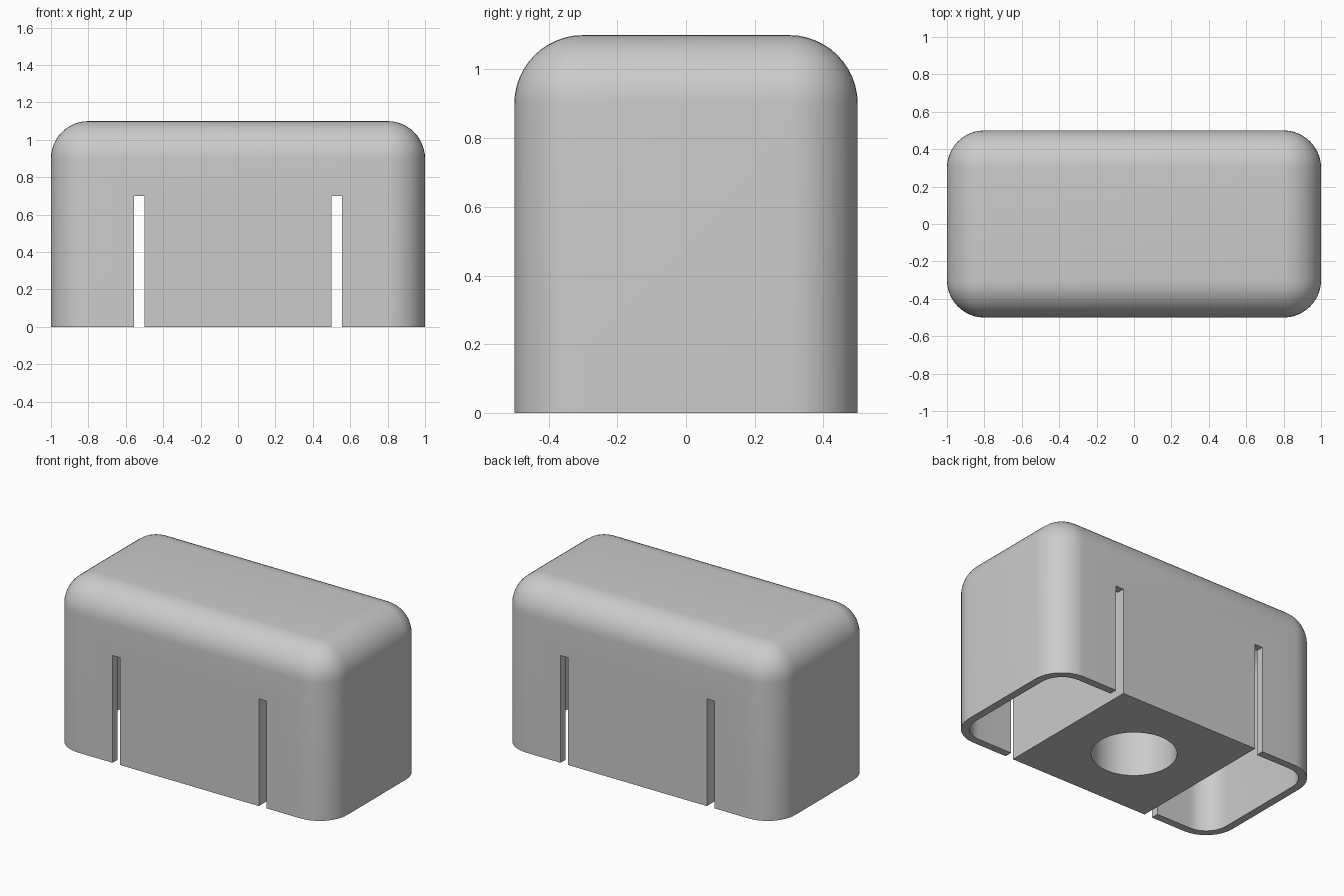
import bpy, bmesh, math
from mathutils import Vector

if "Cube" in bpy.data.objects:
    bpy.data.objects.remove(bpy.data.objects["Cube"])

WIDTH, DEPTH, HEIGHT, ROUND, WALL = 2.0, 1.0, 1.1, 0.2, 0.05
BLOCK_HALF = 0.5      # half width of the solid centre
SLOT, SLOT_TOP = 0.055, 0.7

grey = bpy.data.materials.new("plain grey")
grey.use_nodes = True
colour = (0.6, 0.6, 0.6, 1)
grey.diffuse_color = colour
grey.node_tree.nodes["Principled BSDF"].inputs["Base Color"].default_value = colour


def box(bm, low, high):
    low, high = Vector(low), Vector(high)
    made = bmesh.ops.create_cube(bm, size=1)
    for v in made["verts"]:
        v.co = (low + high) / 2 + v.co * (high - low)


def rounded_box(bm, low, high, radius):
    """Box rounded on all edges except those around its base."""
    box(bm, low, high)
    edges = [e for e in bm.edges if any(v.co.z > low[2] + 0.01 for v in e.verts)]
    bmesh.ops.bevel(bm, geom=edges, offset=radius, segments=12, profile=0.5,
                    affect='EDGES', clamp_overlap=False)


def finish(bm, name):
    bmesh.ops.recalc_face_normals(bm, faces=bm.faces)
    mesh = bpy.data.meshes.new(name)
    bm.to_mesh(mesh)
    bm.free()
    mesh.materials.append(grey)
    obj = bpy.data.objects.new(name, mesh)
    bpy.context.collection.objects.link(obj)
    return obj


def cut(target, cutter):
    cutter.hide_render = True
    mod = target.modifiers.new(cutter.name, 'BOOLEAN')
    mod.operation, mod.solver, mod.object = 'DIFFERENCE', 'EXACT', cutter
    bpy.context.view_layer.objects.active = target
    bpy.ops.object.modifier_apply(modifier=mod.name)
    bpy.data.objects.remove(cutter)


# Outer body
bm = bmesh.new()
rounded_box(bm, (-WIDTH / 2, -DEPTH / 2, 0), (WIDTH / 2, DEPTH / 2, HEIGHT), ROUND)
body = finish(bm, "rounded_cover")

for side in (-1, 1):
    # Hollow end chamber, open below, stopping flat at the solid centre
    x, y = WIDTH / 2 - WALL, DEPTH / 2 - WALL
    bm = bmesh.new()
    rounded_box(bm, (-x, -y, -0.2), (x, y, HEIGHT - WALL), ROUND - WALL)
    cut_result = bmesh.ops.bisect_plane(
        bm, geom=bm.verts[:] + bm.edges[:] + bm.faces[:],
        plane_co=(side * BLOCK_HALF, 0, 0), plane_no=(side, 0, 0), clear_inner=True)
    rim = [g for g in cut_result["geom_cut"] if isinstance(g, bmesh.types.BMEdge)]
    bmesh.ops.holes_fill(bm, edges=rim, sides=0)
    cut(body, finish(bm, "end_chamber"))

    # Slot through the front and back walls
    xs = sorted((side * BLOCK_HALF, side * (BLOCK_HALF + SLOT)))
    bm = bmesh.new()
    box(bm, (xs[0], -DEPTH, -0.2), (xs[1], DEPTH, SLOT_TOP))
    cut(body, finish(bm, "wall_slot"))

# Round socket in the underside of the solid centre
bm = bmesh.new()
bmesh.ops.create_cone(bm, cap_ends=True, segments=64, radius1=0.25, radius2=0.25, depth=SLOT_TOP * 2)
cut(body, finish(bm, "socket"))

bpy.ops.object.select_all(action='DESELECT')
body.select_set(True)
bpy.context.view_layer.objects.active = body
bpy.ops.object.shade_smooth_by_angle(angle=math.radians(30))
